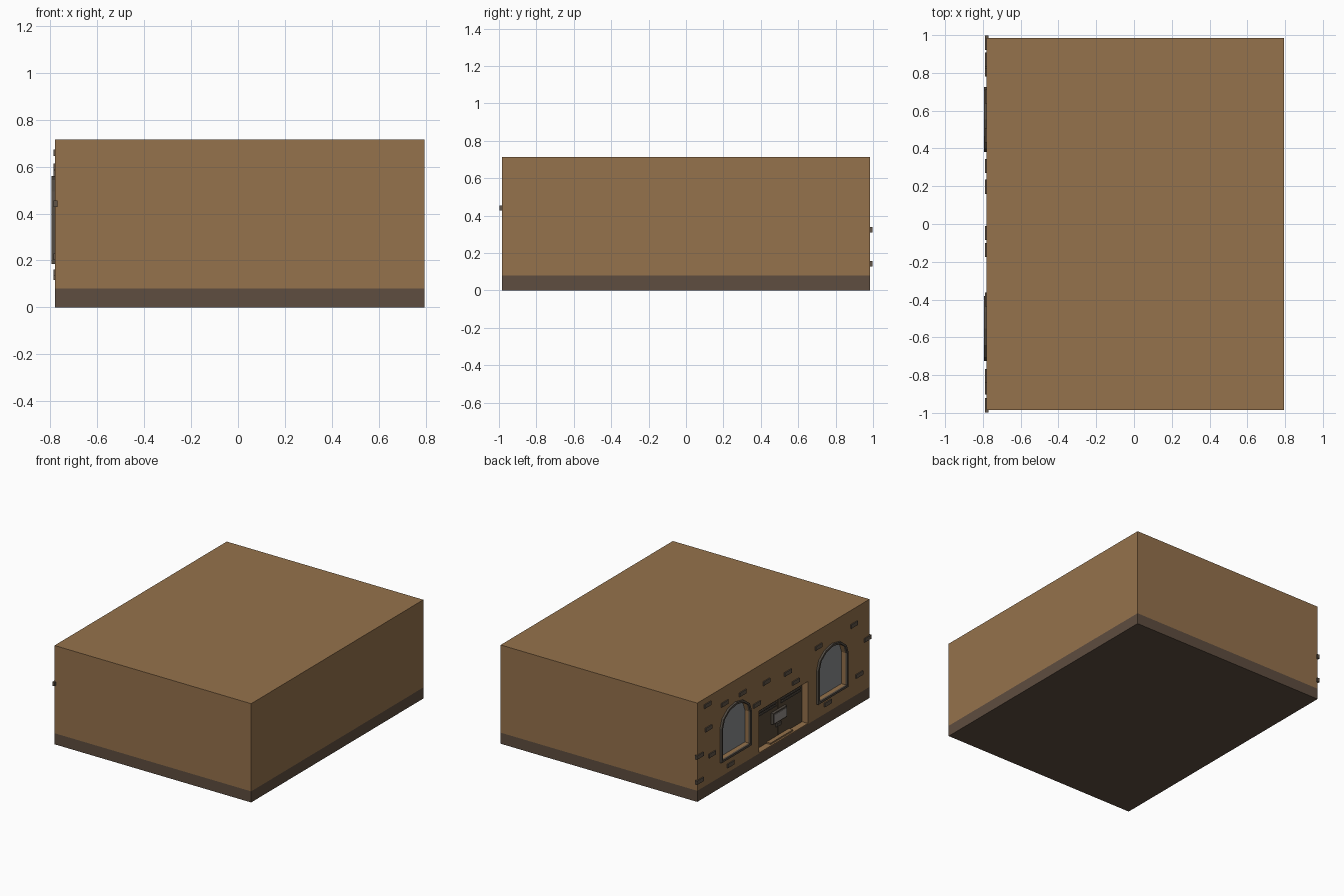
import bpy, bmesh, math

if "Cube" in bpy.data.objects:
    bpy.data.objects.remove(bpy.data.objects["Cube"])

XW = -0.78  # facade plane


def mat(name, rgb):
    m = bpy.data.materials.new(name)
    m.diffuse_color = (*rgb, 1)
    m.use_nodes = True
    m.node_tree.nodes["Principled BSDF"].inputs["Base Color"].default_value = m.diffuse_color
    return m


WALL = mat("wall_brown", (0.30, 0.168, 0.072))
BASE = mat("plinth_brown", (0.112, 0.074, 0.05))
STONE = mat("brick_grey", (0.12, 0.09, 0.065))
FRAME = mat("frame_dark", (0.085, 0.07, 0.055))
DOOR = mat("door_dark", (0.10, 0.068, 0.04))
GLASS = mat("glass_grey", (0.25, 0.26, 0.27))
SIGN = mat("sign_grey", (0.3, 0.27, 0.25))


def finish(name, bm, m):
    bmesh.ops.recalc_face_normals(bm, faces=bm.faces[:])
    me = bpy.data.meshes.new(name)
    bm.to_mesh(me)
    bm.free()
    ob = bpy.data.objects.new(name, me)
    bpy.context.collection.objects.link(ob)
    if m:
        me.materials.append(m)
    return ob


def box(name, x, y, z, m=None):
    bm = bmesh.new()
    bmesh.ops.create_cube(bm, size=1)
    for v in bm.verts:
        for i, (a, b) in enumerate((x, y, z)):
            v.co[i] = a if v.co[i] < 0 else b
    return finish(name, bm, m)


def arch(cy, inset=0.0):
    """Window outline in (y, z): square bottom, faceted arched top."""
    w, spring, rise, bottom = 0.173 - inset, 0.43, 0.13 - inset, 0.185 + inset
    pts = [(cy - w, bottom), (cy + w, bottom)]
    for i in range(7):
        a = math.pi * i / 6
        pts.append((cy + w * math.cos(a), spring + rise * math.sin(a)))
    return pts


def prism(name, pts, x0, x1, m=None):
    bm = bmesh.new()
    face = bm.faces.new([bm.verts.new((x0, y, z)) for y, z in pts])
    ext = bmesh.ops.extrude_face_region(bm, geom=[face])
    for g in ext["geom"]:
        if isinstance(g, bmesh.types.BMVert):
            g.co.x = x1
    return finish(name, bm, m)


def ring(name, outer, inner, x0, x1, m):
    bm = bmesh.new()
    loops = [[bm.verts.new((x, y, z)) for y, z in pts]
             for pts, x in ((outer, x0), (inner, x0), (inner, x1), (outer, x1))]
    n = len(outer)
    for k in range(4):
        a, b = loops[k], loops[(k + 1) % 4]
        for i in range(n):
            j = (i + 1) % n
            bm.faces.new((a[i], a[j], b[j], b[i]))
    return finish(name, bm, m)


def cut(target, cutter):
    mod = target.modifiers.new("opening", "BOOLEAN")
    mod.operation, mod.solver, mod.object = "DIFFERENCE", "EXACT", cutter
    bpy.context.view_layer.objects.active = target
    bpy.ops.object.modifier_apply(modifier=mod.name)
    bpy.data.objects.remove(cutter)


# Building block and plinth
wall = box("wall_block", (XW, 0.795), (-0.985, 0.985), (0.08, 0.715), WALL)
box("plinth", (XW, 0.795), (-0.985, 0.985), (0, 0.08), BASE)

# Recessed arched windows with raised frames
for side, cy in (("left", 0.553), ("right", -0.553)):
    cut(wall, prism("window_cutter", arch(cy, 0.015), -0.85, XW + 0.035))
    ring(f"window_frame_{side}", arch(cy), arch(cy, 0.015), -0.795, XW + 0.002, FRAME)
    prism(f"window_glass_{side}", arch(cy, 0.017), XW + 0.03, XW + 0.036, GLASS)

# Recessed double door with vents above each leaf
cut(wall, box("door_cutter", (-0.85, XW + 0.06), (-0.28, 0.28), (0.085, 0.388)))
for side, s in (("left", 1), ("right", -1)):
    y = sorted((0.004 * s, 0.279 * s))
    box(f"door_leaf_{side}", (XW + 0.045, XW + 0.061), y, (0.086, 0.387), DOOR)
    y = sorted((0.03 * s, 0.25 * s))
    for i in range(3):
        z = 0.318 + i * 0.02
        box(f"door_vent_{side}_{i}", (XW + 0.036, XW + 0.046), y, (z, z + 0.01), FRAME)
box("door_threshold", (XW + 0.012, XW + 0.045), (-0.13, 0.13), (0.084, 0.095), WALL)

# Blank sign board and latch on the door
box("sign_backing", (XW + 0.025, XW + 0.046), (-0.08, 0.08), (0.205, 0.285), FRAME)
box("sign_board", (XW + 0.021, XW + 0.026), (-0.07, 0.07), (0.215, 0.275), SIGN)
box("door_latch", (XW + 0.033, XW + 0.046), (-0.025, 0.025), (0.165, 0.19), FRAME)

# Scattered raised bricks (centre y, z)
bricks = [(0.87, 0.66), (0.86, 0.486), (0.96, 0.325), (0.82, 0.283), (0.96, 0.143),
          (0.607, 0.13), (0.675, 0.595), (0.47, 0.592), (0.307, 0.447), (0.197, 0.569),
          (-0.048, 0.542), (-0.138, 0.442), (-0.40, 0.595), (-0.805, 0.6),
          (-0.96, 0.441), (-0.865, 0.216), (-0.504, 0.147)]
for i, (y, z) in enumerate(bricks):
    box(f"brick_{i}", (XW - 0.008, XW + 0.01), (y - 0.038, y + 0.038),
        (z - 0.014, z + 0.014), STONE)
